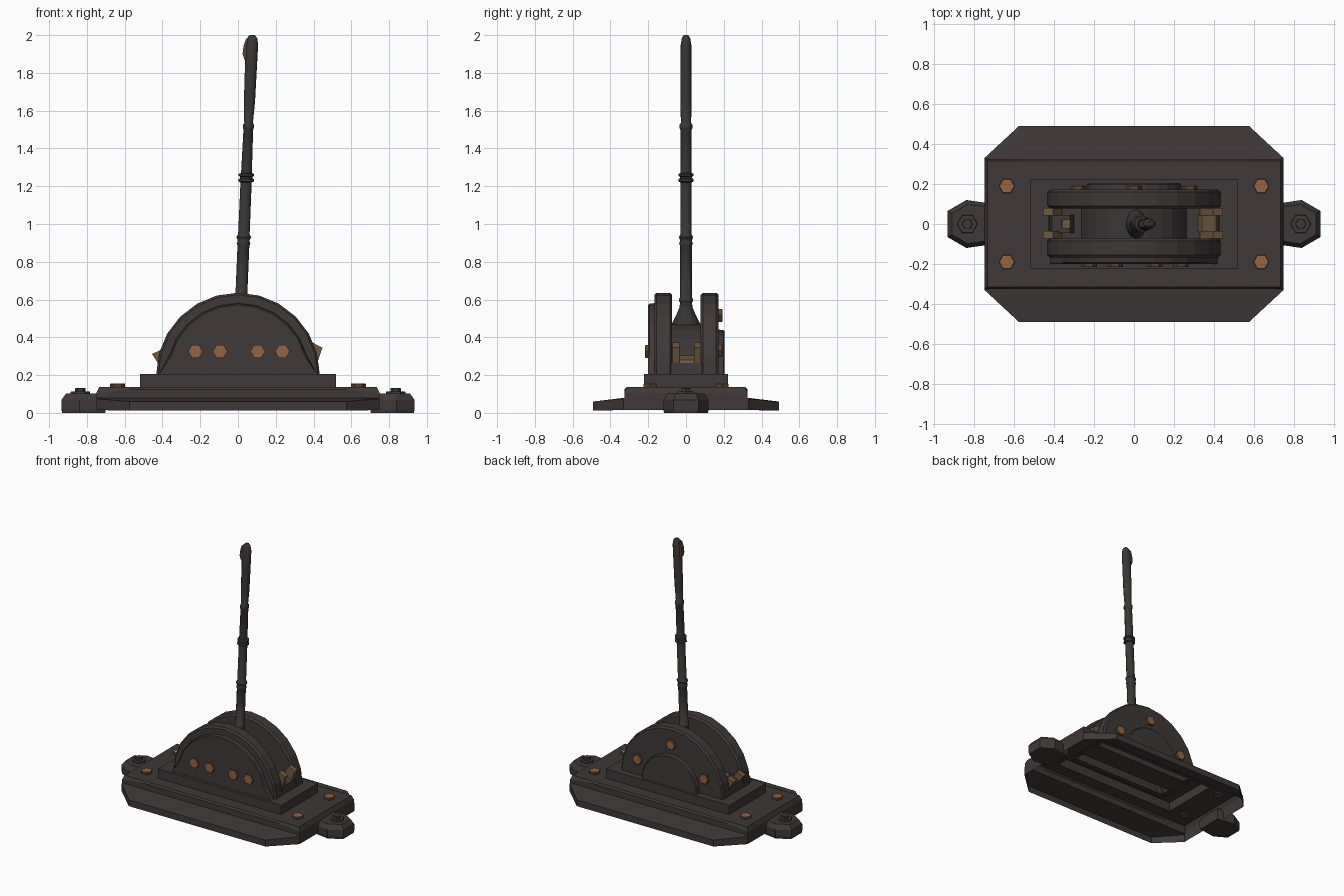
import bpy, bmesh, math
from mathutils import Matrix, Vector


def mat(name, col):
    m = bpy.data.materials.new(name)
    m.diffuse_color = (*col, 1)
    return m


IRON = mat("dark iron", (0.050, 0.040, 0.040))
STEEL = mat("lever steel", (0.043, 0.037, 0.037))
COPPER = mat("copper", (0.30, 0.125, 0.055))
RUST = mat("dark rust", (0.10, 0.055, 0.03))
BRASS = mat("worn brass", (0.16, 0.10, 0.052))


def loft(name, rings, mats, closed=True, cap0=True, cap1=True, matrix=None, rule=None):
    """Skin a list of equal-length point rings into one object."""
    bm = bmesh.new()
    vr = [[bm.verts.new(p) for p in r] for r in rings]
    n = len(vr[0])
    for a, b in zip(vr, vr[1:]):
        for i in range(n if closed else n - 1):
            j = (i + 1) % n
            bm.faces.new((a[i], a[j], b[j], b[i]))
    if cap0:
        bm.faces.new(vr[0])
    if cap1:
        bm.faces.new(vr[-1])
    bmesh.ops.recalc_face_normals(bm, faces=bm.faces)
    if rule:
        for f in bm.faces:
            f.material_index = rule(f)
    if matrix:
        bm.transform(matrix)
    me = bpy.data.meshes.new(name)
    bm.to_mesh(me)
    bm.free()
    for m in mats:
        me.materials.append(m)
    ob = bpy.data.objects.new(name, me)
    bpy.context.collection.objects.link(ob)
    return ob


def circle(n, rx, ry, cx, z, off=0.0):
    return [(cx + rx * math.cos(2 * math.pi * i / n + off),
             ry * math.sin(2 * math.pi * i / n + off), z) for i in range(n)]


def prism(name, pts, y0, y1, m):
    return loft(name, [[(x, y, z) for x, z in pts] for y in (y0, y1)], [m])


# Base: hollow shell with sloped side wings, raised deck and pedestal
def oct_ring(cx, cy, wx, wy, zc, zw):
    q = [(cx, -cy, zc), (cx, cy, zc), (wx, wy, zw)]
    return [q[0], q[1], q[2], (-wx, wy, zw), (-cx, cy, zc), (-cx, -cy, zc),
            (-wx, -wy, zw), (wx, -wy, zw)]


loft("base_shell", [
    oct_ring(0.75, 0.33, 0.575, 0.492, 0.015, 0.012),
    oct_ring(0.75, 0.33, 0.575, 0.492, 0.075, 0.06),
    oct_ring(0.75, 0.325, 0.575, 0.325, 0.08, 0.08),
    oct_ring(0.75, 0.325, 0.575, 0.325, 0.105, 0.125),
    oct_ring(0.735, 0.315, 0.57, 0.315, 0.137, 0.137),
    oct_ring(0.52, 0.222, 0.42, 0.222, 0.137, 0.137),
    oct_ring(0.52, 0.222, 0.42, 0.222, 0.207, 0.207),
    oct_ring(0.40, 0.165, 0.36, 0.165, 0.207, 0.207)],
    [IRON], cap0=False, cap1=False)


# Hex bolts: dark sides with a coloured head face
def bolt(name, loc, axis, r, h, depth=0.0, top=COPPER, side=RUST):
    rot = {"z": Matrix(), "-y": Matrix.Rotation(math.pi / 2, 4, "X"),
           "y": Matrix.Rotation(-math.pi / 2, 4, "X")}[axis]
    rings = [circle(6, r, r, 0, -depth), circle(6, r, r, 0, h * 0.9),
             circle(6, r * 0.93, r * 0.93, 0, h)]
    loft(name, rings, [side, top], matrix=Matrix.Translation(Vector(loc)) @ rot,
         rule=lambda f: 1 if f.normal.z > 0.45 else 0)


for sx in (-1, 1):
    # End lugs with anchor bolts
    lug = [(0.70, -0.10), (0.84, -0.12), (0.935, -0.065),
           (0.935, 0.065), (0.84, 0.12), (0.70, 0.10)]
    rings = [[(sx * (0.80 + (x - 0.80) * s), y * s, z) for x, y in lug]
             for s, z in ((0.97, 0.0), (1, 0.02), (1, 0.068), (0.82, 0.102))]
    loft("end_lug", rings, [IRON])
    loft("anchor_washer", [circle(6, 0.052, 0.052, sx * 0.835, 0.10),
                           circle(6, 0.05, 0.05, sx * 0.835, 0.113)], [IRON])
    bolt("anchor_bolt", (sx * 0.835, 0, 0.11), "z", 0.027, 0.022, 0.0, IRON, IRON)
    for sy in (-1, 1):
        bolt("deck_bolt", (sx * 0.637, sy * 0.19, 0.137), "z", 0.04, 0.018, 0.01)

# Quadrant housing: two half discs with stepped outer faces
ZC = 0.203


def half_disc(name, steps, m, seg=12):
    """Half disc lofted along y; large faces flare out at the foot."""
    rings = []
    for y, r in steps:
        ring = []
        for i in range(seg + 1):
            a = math.pi * i / seg
            rx = max(r, 0.42) if r > 0.35 and i in (0, seg) else r
            ring.append((rx * math.cos(a), y, ZC + r * math.sin(a)))
        rings.append(ring)
    return loft(name, rings, [m], closed=False)


half_disc("front_cheek", [(-0.073, 0.42), (-0.085, 0.433), (-0.155, 0.433), (-0.168, 0.422),
                          (-0.168, 0.378), (-0.194, 0.375), (-0.2, 0.368)], IRON)
half_disc("back_cheek", [(0.078, 0.42), (0.09, 0.433), (0.16, 0.433), (0.172, 0.422),
                         (0.172, 0.238), (0.198, 0.235), (0.205, 0.228)], IRON)
half_disc("inner_drum", [(-0.08, 0.27), (0.085, 0.27)], STEEL)
prism("slot_floor", [(-0.43, 0.2), (0.43, 0.2), (0.425, 0.265), (-0.425, 0.265)],
      -0.08, 0.085, IRON)

for x in (-0.225, -0.095, 0.105, 0.235):
    bolt("front_bolt", (x, -0.2, 0.325), "-y", 0.039, 0.016, 0.012)
for x, z in ((-0.28, 0.33), (0, 0.515), (0.28, 0.33)):
    bolt("back_bolt", (x, 0.172, z), "y", 0.039, 0.02, 0.012)

# Brass stop claws at both ends of the slot
for y0, y1 in ((-0.072, -0.034), (0.042, 0.08)):
    prism("right_claw", [(0.33, 0.265), (0.395, 0.372), (0.447, 0.345), (0.42, 0.265)],
          y0, y1, BRASS)
    prism("left_claw", [(-0.36, 0.265), (-0.405, 0.335), (-0.455, 0.312), (-0.425, 0.265)],
          y0, y1, BRASS)
prism("right_claw_web", [(0.32, 0.265), (0.34, 0.305), (0.41, 0.28), (0.42, 0.265)],
      -0.04, 0.045, BRASS)
prism("left_claw_web", [(-0.30, 0.265), (-0.32, 0.305), (-0.41, 0.28), (-0.42, 0.265)],
      -0.045, 0.045, IRON)
prism("left_claw_stud", [(-0.365, 0.28), (-0.315, 0.29), (-0.32, 0.315), (-0.36, 0.308)],
      -0.022, 0.022, BRASS)


# Lever: flared foot, rod with collars, swollen grip, leaning slightly to the right
def lean(z):
    return 0.018 + 0.042 * (z - 0.63)


profile = [(0.40, 0.05, 0.076), (0.47, 0.05, 0.076), (0.51, 0.045, 0.055), (0.555, 0.036, 0.036),
           (0.585, 0.032, 0.031), (0.59, 0.037, 0.037), (0.605, 0.037, 0.037), (0.61, 0.033, 0.031),
           (0.885, 0.033, 0.031), (0.895, 0.038, 0.036), (0.908, 0.033, 0.032),
           (0.918, 0.034, 0.033), (0.93, 0.042, 0.038), (0.945, 0.032, 0.03),
           (1.22, 0.031, 0.03), (1.225, 0.043, 0.041), (1.237, 0.043, 0.041), (1.242, 0.034, 0.032),
           (1.25, 0.034, 0.032), (1.255, 0.043, 0.041), (1.265, 0.043, 0.041), (1.27, 0.03, 0.03),
           (1.50, 0.027, 0.03), (1.507, 0.03, 0.035), (1.525, 0.03, 0.035), (1.535, 0.024, 0.027),
           (1.65, 0.031, 0.03), (1.80, 0.033, 0.03), (1.95, 0.035, 0.028), (1.985, 0.028, 0.022),
           (2.0, 0.014, 0.012)]
lever = loft("lever", [circle(10, rx, ry, lean(z), z, math.pi / 10) for z, rx, ry in profile],
             [STEEL])
bpy.context.view_layer.objects.active = lever
lever.select_set(True)
bpy.ops.object.shade_smooth_by_angle(angle=math.radians(50))

# Thumb catch on the grip
prism("thumb_catch", [(0.06, 1.985), (0.042, 1.98), (0.03, 1.945), (0.024, 1.90),
                      (0.034, 1.87), (0.06, 1.86)], -0.015, 0.015, RUST)
